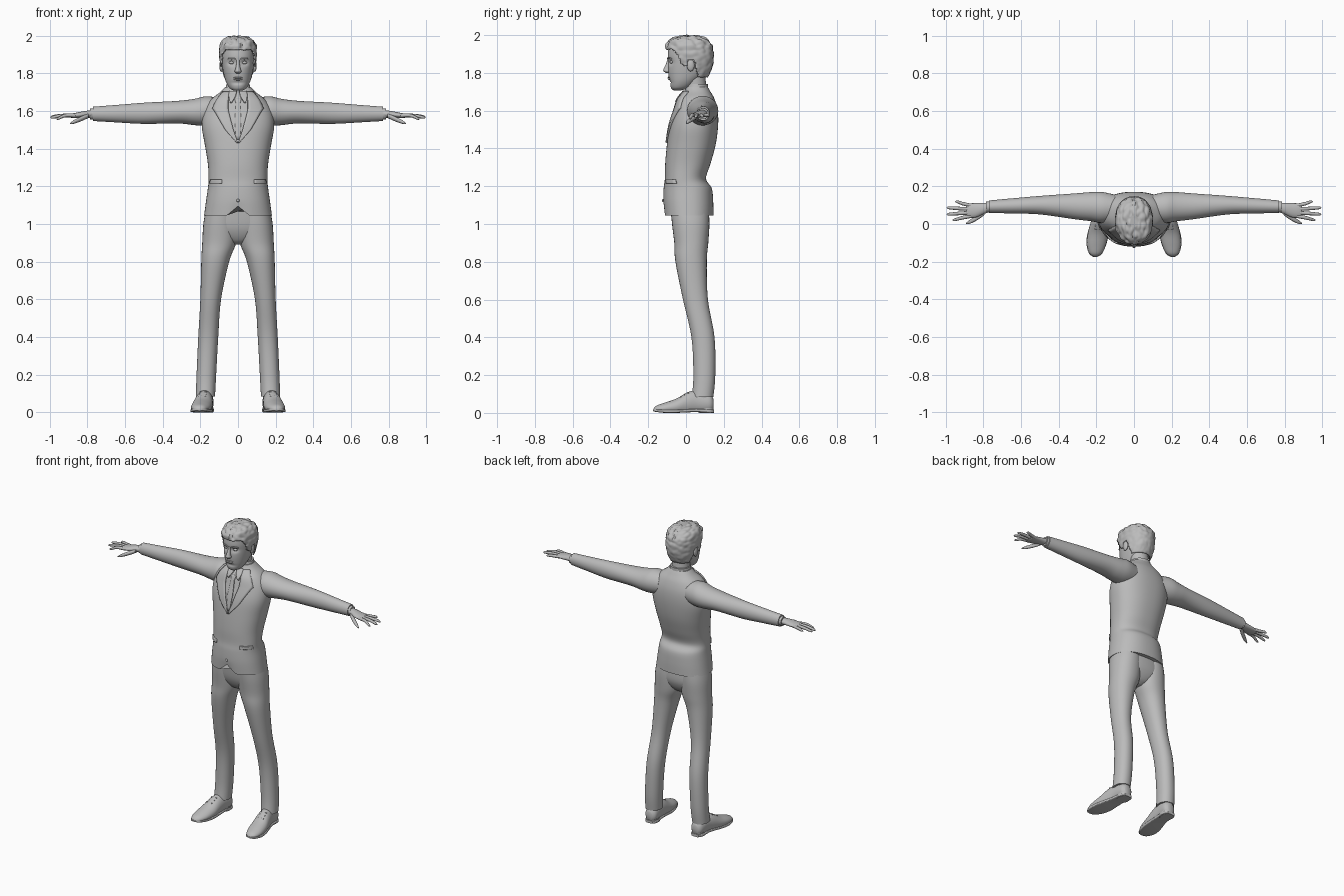
import bpy, bmesh, math
from mathutils import Vector, noise
from mathutils.bvhtree import BVHTree

grey = bpy.data.materials.new("plain grey")
grey.diffuse_color = (0.5, 0.5, 0.5, 1)


def finish(name, bm, mirror=False, angle=45, thick=0):
    bmesh.ops.recalc_face_normals(bm, faces=bm.faces)
    me = bpy.data.meshes.new(name)
    bm.to_mesh(me)
    bm.free()
    me.materials.append(grey)
    me.shade_smooth()
    me.set_sharp_from_angle(angle=math.radians(angle))
    ob = bpy.data.objects.new(name, me)
    bpy.context.collection.objects.link(ob)
    if thick:
        mod = ob.modifiers.new("thickness", "SOLIDIFY")
        mod.thickness, mod.offset = thick, 0
    if mirror:
        ob.modifiers.new("mirror", "MIRROR").use_mirror_merge = False
    return ob


def spline(rows, steps):
    """Catmull-Rom interpolation of number rows."""
    out = []
    for i in range(len(rows) - 1):
        p = [rows[max(0, min(len(rows) - 1, i + k))] for k in (-1, 0, 1, 2)]
        for s in range(steps):
            t = s / steps
            out.append([0.5 * (2 * b + (c - a) * t + (2 * a - 5 * b + 4 * c - d) * t * t
                               + (3 * b - a - 3 * c + d) * t ** 3) for a, b, c, d in zip(*p)])
    return out + [list(rows[-1])]


def loft(name, axis, rows, seg=32, steps=5, p=2.0, mirror=False, shape=None, keep=None, thick=0):
    """Rows: position on axis, then centre and radius on each of the other two axes."""
    bm = bmesh.new()
    rings = []
    for pos, c1, r1, c2, r2 in spline(rows, steps):
        ring = []
        for k in range(seg):
            a = 2 * math.pi * k / seg
            ca, sa = math.cos(a), math.sin(a)
            u = c1 + r1 * math.copysign(abs(ca) ** (2 / p), ca)
            v = c2 + r2 * math.copysign(abs(sa) ** (2 / p), sa)
            co = Vector({"x": (pos, u, v), "y": (u, pos, v), "z": (u, v, pos)}[axis])
            ring.append(bm.verts.new(shape(co) if shape else co))
        rings.append(ring)
    for a, b in zip(rings, rings[1:]):
        for k in range(seg):
            bm.faces.new((a[k], a[(k + 1) % seg], b[(k + 1) % seg], b[k]))
    bm.faces.new(rings[0])
    bm.faces.new(rings[-1])
    if keep:
        drop = [f for f in bm.faces if not keep(f.calc_center_median())]
        bmesh.ops.delete(bm, geom=drop, context="FACES")
    return finish(name, bm, mirror, thick=thick)


def ball(name, loc, size, mirror=False):
    bm = bmesh.new()
    bmesh.ops.create_uvsphere(bm, u_segments=16, v_segments=10, radius=1)
    for v in bm.verts:
        v.co = Vector(a * b for a, b in zip(v.co, size)) + Vector(loc)
    return finish(name, bm, mirror)


def panel(name, target, rows, lift=0.003, thick=0.012, mirror=False, nx=5, nz=5):
    """Cloth plate laid on the front of a target; rows: z, inner x, outer x."""
    me = target.data
    tree = BVHTree.FromPolygons([v.co for v in me.vertices], [list(f.vertices) for f in me.polygons])
    bm = bmesh.new()
    grid = []
    for i in range((len(rows) - 1) * nz + 1):
        j = min(i // nz, len(rows) - 2)
        t = i / nz - j
        z, x0, x1 = (a + (b - a) * t for a, b in zip(rows[j], rows[j + 1]))
        line = []
        for k in range(nx + 1):
            x = x0 + (x1 - x0) * k / nx
            hit = tree.ray_cast(Vector((x, -1, z)), Vector((0, 1, 0)))[0]
            line.append(bm.verts.new((x, (hit.y if hit else 0) - lift, z)))
        grid.append(line)
    for a, b in zip(grid, grid[1:]):
        for k in range(nx):
            bm.faces.new((a[k], a[k + 1], b[k + 1], b[k]))
    return finish(name, bm, mirror, thick=thick)


# Jacket body, with a small cutaway at the front hem
def cutaway(co):
    if co.y < -0.03 and co.z < 1.13:
        co.z += 0.05 * max(0, 1 - abs(co.x) / 0.06) * (1.13 - co.z) / 0.085
    return co


jacket = loft("jacket_body", "z", [
    (1.045, 0, .18, .015, .13), (1.12, 0, .17, .012, .132), (1.19, 0, .16, .009, .127),
    (1.24, 0, .156, -.003, .109), (1.32, 0, .16, .01, .12), (1.42, 0, .176, .028, .129),
    (1.52, 0, .192, .042, .128), (1.60, 0, .182, .053, .115), (1.66, 0, .145, .055, .097),
    (1.70, 0, .095, .06, .07), (1.725, 0, .07, .057, .058)], seg=64, p=2.3, shape=cutaway)
panel("lapel", jacket, [(1.70, .045, .08), (1.655, .052, .115), (1.612, .052, .135),
                        (1.60, .05, .125), (1.5, .024, .068), (1.43, 0, .006)], mirror=True)
panel("tie", jacket, [(1.665, -.018, .018), (1.64, -.011, .011), (1.55, -.017, .017), (1.45, -.01, .01)],
      thick=.008)
panel("shirt_collar_wing", jacket, [(1.705, .006, .045), (1.68, .012, .05), (1.645, .032, .042)],
      lift=.006, thick=.01, mirror=True)
panel("pocket_flap", jacket, [(1.235, .085, .145), (1.215, .085, .148)], thick=.01, mirror=True)
loft("shirt_collar", "z", [(1.68, 0, .08, .056, .066), (1.715, 0, .068, .057, .061),
                           (1.74, 0, .063, .06, .057)])
ball("jacket_button", (0, -.122, 1.125), (.008, .005, .008))

# Sleeves, cuffs and hands
loft("sleeve", "x", [(.10, .085, .07, 1.6, .07), (.17, .088, .082, 1.6, .078), (.23, .092, .077, 1.595, .07),
                     (.32, .094, .068, 1.594, .06), (.5, .1, .049, 1.588, .056),
                     (.65, .096, .04, 1.586, .046), (.77, .092, .033, 1.585, .038)], mirror=True)
loft("shirt_cuff", "x", [(.74, .092, .029, 1.585, .031), (.785, .09, .029, 1.584, .029)], mirror=True)
loft("palm", "x", [(.76, .09, .024, 1.585, .02), (.80, .082, .03, 1.583, .019), (.84, .073, .038, 1.579, .016),
                   (.88, .071, .038, 1.575, .012), (.893, .071, .032, 1.574, .007)], mirror=True, seg=20)
for name, y0, x1, y1, z1 in (("index_finger", .042, .965, .022, 1.558), ("middle_finger", .06, .995, .052, 1.564),
                             ("ring_finger", .079, .995, .086, 1.568), ("little_finger", .098, .95, .118, 1.572)):
    loft(name, "x", [(.865, y0, .01, 1.576, .01), ((.87 + x1) / 2, (y0 + y1) / 2, .0095, 1.576, .0095),
                     (x1 - .012, y1, .0075, z1 + .003, .0075), (x1, y1, .002, z1, .002)],
         seg=12, mirror=True)
loft("thumb", "x", [(.795, .062, .015, 1.575, .012), (.83, .036, .014, 1.56, .013),
                    (.87, .013, .011, 1.543, .01), (.892, .003, .003, 1.533, .003)], seg=12, mirror=True)

# Trousers
loft("trouser_hips", "z", [(1.09, 0, .165, .017, .10), (1.0, 0, .178, .025, .098), (.95, 0, .155, .027, .085),
                           (.91, 0, .08, .027, .06), (.89, 0, .03, .027, .03)], seg=48, p=2.3)
loft("trouser_leg", "z", [(1.08, .087, .083, .02, .10), (1.0, .093, .091, .025, .099), (.9, .1, .09, .028, .09),
                          (.8, .121, .074, .027, .083), (.6, .145, .055, .05, .066), (.4, .158, .053, .09, .061),
                          (.2, .168, .052, .097, .058), (.085, .173, .051, .088, .057)], mirror=True, p=2.15)

# Shoes
loft("ankle", "z", [(.05, .172, .04, .085, .048), (.12, .172, .038, .085, .046)], mirror=True)
loft("shoe_upper", "y", [(.146, .17, .022, .045, .028), (.125, .17, .04, .05, .052), (.06, .175, .043, .055, .062),
                         (.01, .182, .048, .048, .062), (-.05, .191, .054, .032, .044),
                         (-.11, .199, .05, .024, .031), (-.155, .204, .033, .019, .02),
                         (-.172, .205, .012, .015, .008)], mirror=True,
     shape=lambda co: Vector((co.x, co.y, max(co.z, .008))))
loft("shoe_sole", "y", [(.148, .17, .026, .009, .009), (.12, .17, .042, .01, .01), (.05, .176, .042, .013, .009),
                        (-.05, .191, .056, .009, .009), (-.11, .2, .052, .009, .009),
                        (-.158, .204, .034, .012, .007), (-.174, .205, .012, .014, .004)], p=5, mirror=True)
loft("shoe_heel", "z", [(0, .17, .038, .105, .039), (.025, .17, .039, .105, .041)], p=2.6, mirror=True)
for i in range(3):
    y = .012 - i * .02
    loft("shoe_lace", "x", [(.165 + i * .003, y, .004, .107 - i * .011, .004),
                            (.205 + i * .003, y, .004, .105 - i * .011, .004)], seg=8, steps=1, mirror=True)


# Head with sunken eye sockets
def sockets(co):
    if co.y < 0:
        for s in (-1, 1):
            d = ((co.x - s * .034) / .02) ** 2 + ((co.z - 1.857) / .014) ** 2
            co.y += .013 * math.exp(-d)
        co.y += .006 * math.exp(-((co.x / .03) ** 2 + ((co.z - 1.75) / .008) ** 2))
    return co


head = loft("head", "z", [
    (1.708, 0, .022, -.045, .022), (1.722, 0, .045, -.03, .05), (1.755, 0, .064, -.012, .075),
    (1.80, 0, .077, .008, .102), (1.85, 0, .085, .017, .112), (1.9, 0, .088, .019, .115),
    (1.945, 0, .083, .019, .105), (1.975, 0, .06, .02, .075), (1.985, 0, .02, .02, .03)],
    seg=72, steps=7, p=2.15, shape=sockets)
loft("neck", "z", [(1.66, 0, .062, .06, .056), (1.72, 0, .056, .054, .054), (1.80, 0, .058, .045, .056)])
loft("nose", "z", [(1.875, 0, .008, -.09, .008), (1.85, 0, .009, -.094, .011), (1.825, 0, .013, -.1, .017),
                   (1.81, 0, .018, -.1, .02), (1.80, 0, .01, -.094, .012)], seg=16)
ball("eye", (.034, -.076, 1.857), (.014, .011, .008), mirror=True)
panel("eyebrow", head, [(1.881, .016, .05), (1.874, .014, .056)], thick=.008, mirror=True)
for name, z, r in (("upper_lip", 1.777, .004), ("lower_lip", 1.768, .005)):
    ball(name, (0, -.087, z), (.024, .01, r))
ball("ear", (.088, .025, 1.84), (.011, .02, .032), mirror=True)

# Hair: tousled shell trimmed along a hairline
HAIRLINE = [(-1, 1.93), (-.07, 1.925), (-.045, 1.90), (-.025, 1.85), (.0, 1.83), (.015, 1.87),
            (.045, 1.865), (.065, 1.78), (1, 1.765)]


def on_scalp(c):
    for (y0, z0), (y1, z1) in zip(HAIRLINE, HAIRLINE[1:]):
        if y0 <= c.y < y1:
            return c.z > z0 + (z1 - z0) * (c.y - y0) / (y1 - y0)


def tousle(co):
    amount = .004 + .006 * max(0, min(1, (co.z - 1.88) / .06))
    out = (co - Vector((0, .02, 1.86))).normalized()
    return co + out * amount * noise.noise(Vector((co.x * 60, co.y * 30, co.z * 45)))


loft("hair", "z", [
    (1.75, 0, .066, .005, .088), (1.80, 0, .083, .016, .107), (1.85, 0, .092, .02, .119),
    (1.9, 0, .096, .02, .122), (1.94, 0, .094, .017, .119), (1.97, 0, .08, .014, .098),
    (1.988, 0, .055, .014, .068), (1.995, 0, .02, .014, .03)],
    seg=80, steps=8, p=2.2, shape=tousle, keep=on_scalp, thick=.008)
